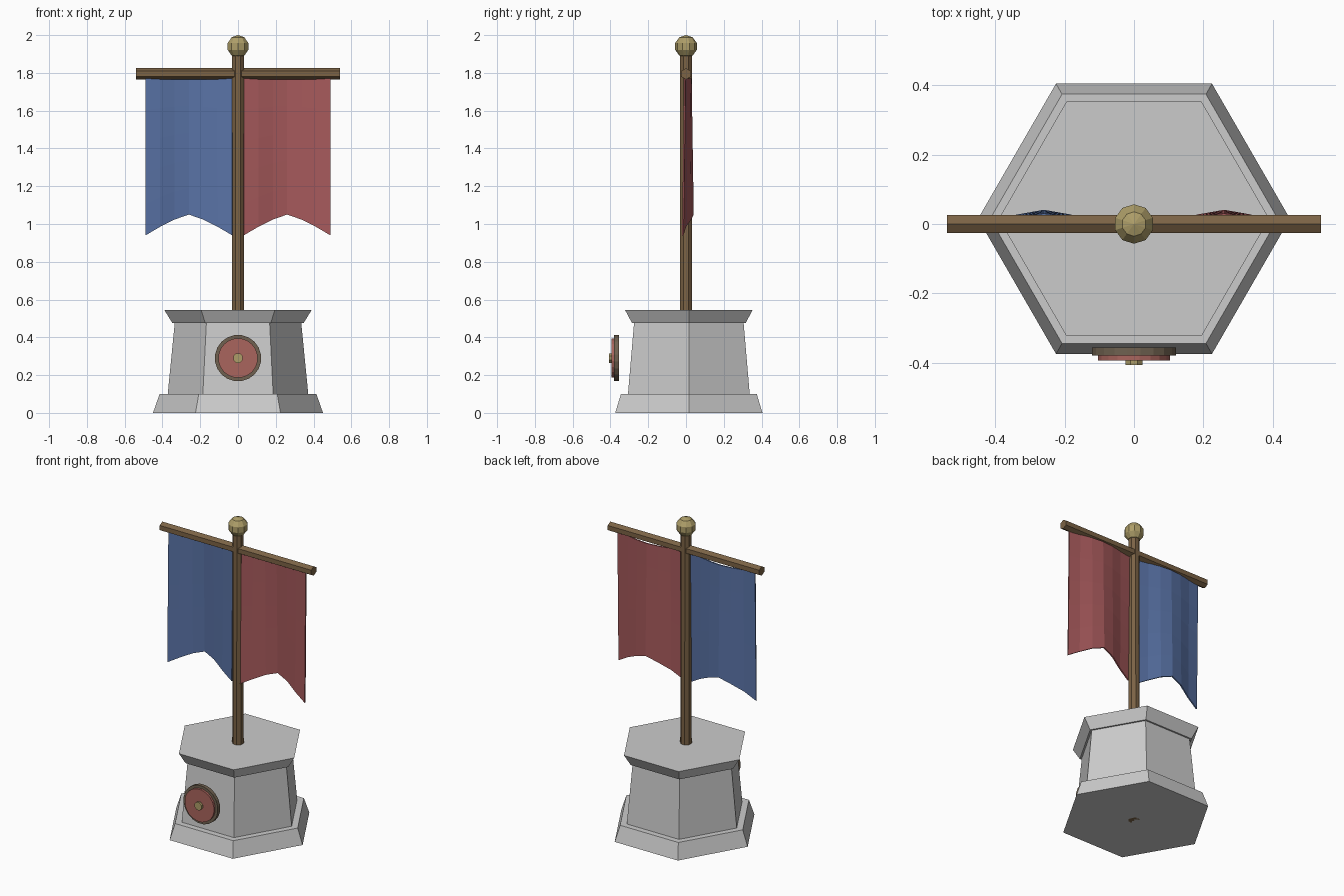
import bpy, bmesh, math
from mathutils import Matrix

if "Cube" in bpy.data.objects:
    bpy.data.objects.remove(bpy.data.objects["Cube"])


def material(name, rgb):
    m = bpy.data.materials.new(name)
    m.diffuse_color = (*rgb, 1)
    m.use_nodes = True
    m.node_tree.nodes["Principled BSDF"].inputs["Base Color"].default_value = m.diffuse_color
    return m


wood = material("wood", (0.20, 0.125, 0.06))
gold = material("gold", (0.42, 0.34, 0.14))
blue = material("blue_cloth", (0.10, 0.17, 0.38))
red = material("red_cloth", (0.38, 0.10, 0.105))
bronze = material("bronze", (0.16, 0.12, 0.08))
disc_red = material("disc_red", (0.40, 0.13, 0.11))


def finish(name, bm, mat=None):
    bmesh.ops.recalc_face_normals(bm, faces=bm.faces[:])
    me = bpy.data.meshes.new(name)
    bm.to_mesh(me)
    bm.free()
    ob = bpy.data.objects.new(name, me)
    bpy.context.collection.objects.link(ob)
    if mat:
        me.materials.append(mat)
    return ob


def lathe(name, sides, profile, mat=None, phase=0.0, matrix=Matrix()):
    """Capped n-sided solid from (radius, height) pairs."""
    bm = bmesh.new()
    rings = []
    for r, z in profile:
        rings.append([bm.verts.new((r * math.cos(phase + math.tau * i / sides),
                                    r * math.sin(phase + math.tau * i / sides), z))
                      for i in range(sides)])
    for a, b in zip(rings, rings[1:]):
        for i in range(sides):
            j = (i + 1) % sides
            bm.faces.new((a[i], a[j], b[j], b[i]))
    bm.faces.new(rings[0])
    bm.faces.new(rings[-1])
    bm.transform(matrix)
    return finish(name, bm, mat)


# hexagonal stone pedestal
centre = Matrix.Translation((0, 0.015, 0))
lathe("pedestal", 6, [(0.45, 0), (0.415, 0.10), (0.372, 0.10), (0.335, 0.475),
                      (0.347, 0.475), (0.39, 0.545)], matrix=centre)

# pole and crossbar
lathe("pole", 8, [(0.035, 0), (0.033, 1.90)], wood, math.pi / 8)
lathe("crossbar", 6, [(0.03, -0.54), (0.03, 0.54)], wood, 0,
      Matrix.Translation((0, 0, 1.795)) @ Matrix.Rotation(math.pi / 2, 4, 'Y'))

# faceted ball finial
bm = bmesh.new()
bmesh.ops.create_uvsphere(bm, u_segments=10, v_segments=5, radius=0.06,
                          matrix=Matrix.Translation((0, 0, 1.94)))
finish("finial", bm, gold)

# round emblem on the front: rim, face and boss
for name, sides, r, y0, y1, mat in (("emblem_rim", 20, 0.123, 0.356, 0.380, bronze),
                                    ("emblem_face", 20, 0.105, 0.370, 0.394, disc_red),
                                    ("emblem_boss", 8, 0.027, 0.385, 0.407, gold)):
    lathe(name, sides, [(r, y0), (r, y1)], mat, math.pi / sides,
          Matrix.Translation((0, 0, 0.29)) @ Matrix.Rotation(math.pi / 2, 4, 'X'))


# rippled banners with a notched lower edge
def banner(name, cx, mat):
    cols, rows, half = 6, 5, 0.23
    bm = bmesh.new()
    grid = []
    for i in range(cols + 1):
        u = 2 * i / cols - 1
        bottom = 1.05 - 0.11 * abs(u) ** 1.3
        line = []
        for j in range(rows + 1):
            t = j / rows
            y = 0.01 + (0.016 + 0.011 * t) * math.cos(math.pi * u)
            line.append(bm.verts.new((cx + u * half, y, 1.77 + (bottom - 1.77) * t)))
        grid.append(line)
    for a, b in zip(grid, grid[1:]):
        for j in range(rows):
            bm.faces.new((a[j], b[j], b[j + 1], a[j + 1]))
    ob = finish(name, bm, mat)
    mod = ob.modifiers.new("thickness", 'SOLIDIFY')
    mod.thickness = 0.008
    mod.offset = 0


banner("left_banner", -0.26, blue)
banner("right_banner", 0.26, red)
